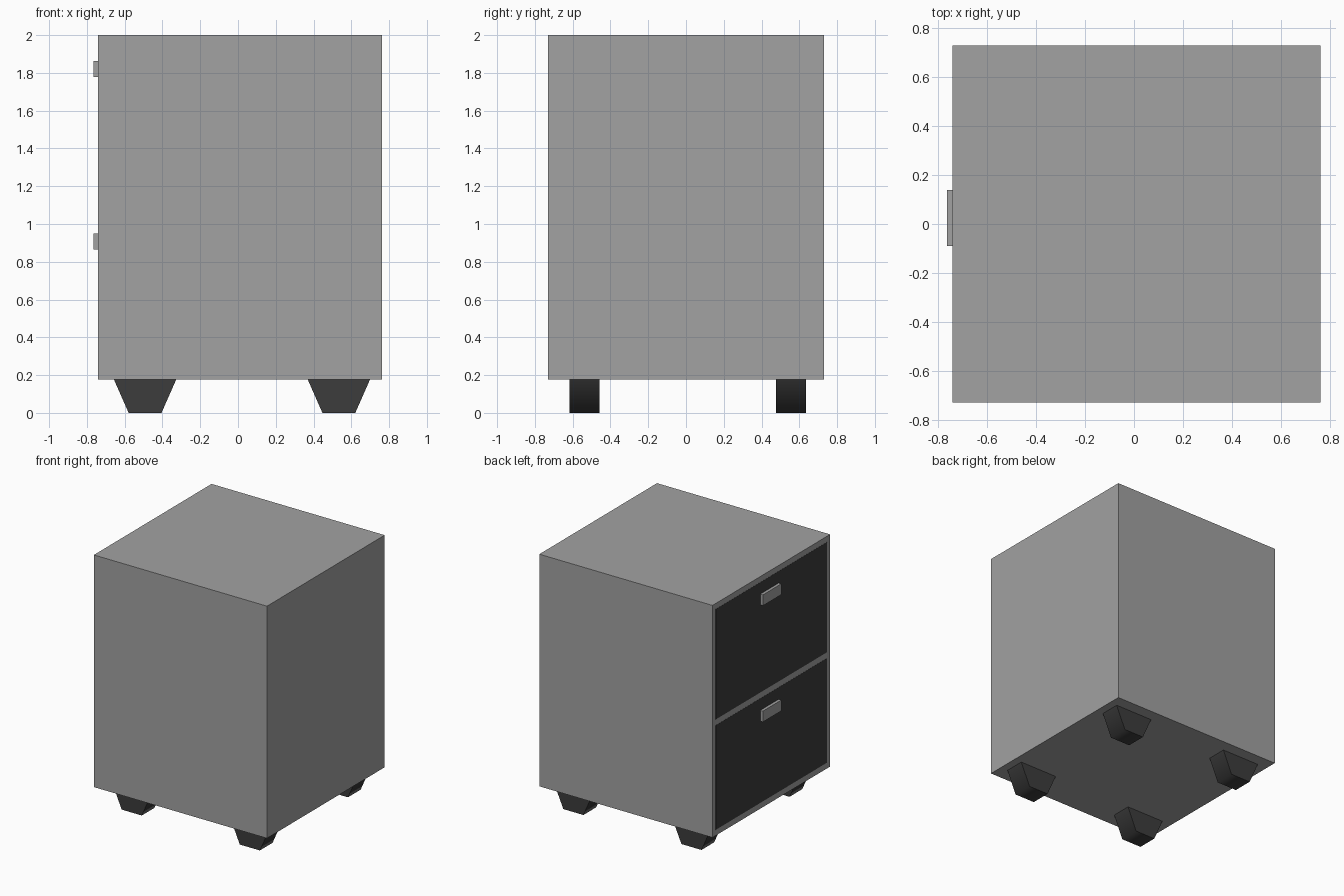
import bpy, bmesh
from math import radians

if "Cube" in bpy.data.objects:
    bpy.data.objects.remove(bpy.data.objects["Cube"])


def material(name, value):
    mat = bpy.data.materials.new(name)
    mat.diffuse_color = (value, value, value, 1)
    mat.use_nodes = True
    mat.node_tree.nodes["Principled BSDF"].inputs["Base Color"].default_value = mat.diffuse_color
    return mat


grey = material("mid_grey", 0.36)
dark = material("dark_grey", 0.045)


def box(name, x, y, z, mat, taper=0.0):
    """Box from (min, max) ranges; taper pulls the bottom in along x."""
    bm = bmesh.new()
    bmesh.ops.create_cube(bm, size=1)
    for v in bm.verts:
        low = v.co.z < 0
        side = 1 if v.co.x > 0 else -1
        v.co = [r[0] if c < 0 else r[1] for c, r in zip(v.co, (x, y, z))]
        if low:
            v.co.x -= side * taper
    mesh = bpy.data.meshes.new(name)
    bm.to_mesh(mesh)
    bm.free()
    mesh.materials.append(mat)
    ob = bpy.data.objects.new(name, mesh)
    bpy.context.collection.objects.link(ob)
    return ob


# Cabinet body
FACE = -0.741
box("cabinet_body", (FACE, 0.763), (-0.73, 0.73), (0.177, 2.0), grey)

# Drawer fronts, practically flush with the left side, each with a pull
for level, bottom, top, pull in (("upper", 1.09, 1.955, 1.778),
                                 ("lower", 0.223, 1.043, 0.865)):
    box(level + "_drawer_front", (FACE - 0.001, FACE + 0.02),
        (-0.69, 0.69), (bottom, top), dark)
    box(level + "_drawer_pull", (FACE - 0.024, FACE),
        (-0.09, 0.138), (pull, pull + 0.085), grey)

# Four feet tapering downwards, softly shaded from slope to sole
for side, x in (("left", -0.492), ("right", 0.534)):
    for end, y in (("front", -0.537), ("back", 0.556)):
        foot = box(f"{end}_{side}_foot", (x - 0.165, x + 0.165),
                   (y - 0.079, y + 0.079), (0.0, 0.177), dark, taper=0.078)
        bpy.ops.object.select_all(action='DESELECT')
        foot.select_set(True)
        bpy.context.view_layer.objects.active = foot
        bpy.ops.object.shade_smooth_by_angle(angle=radians(75))
